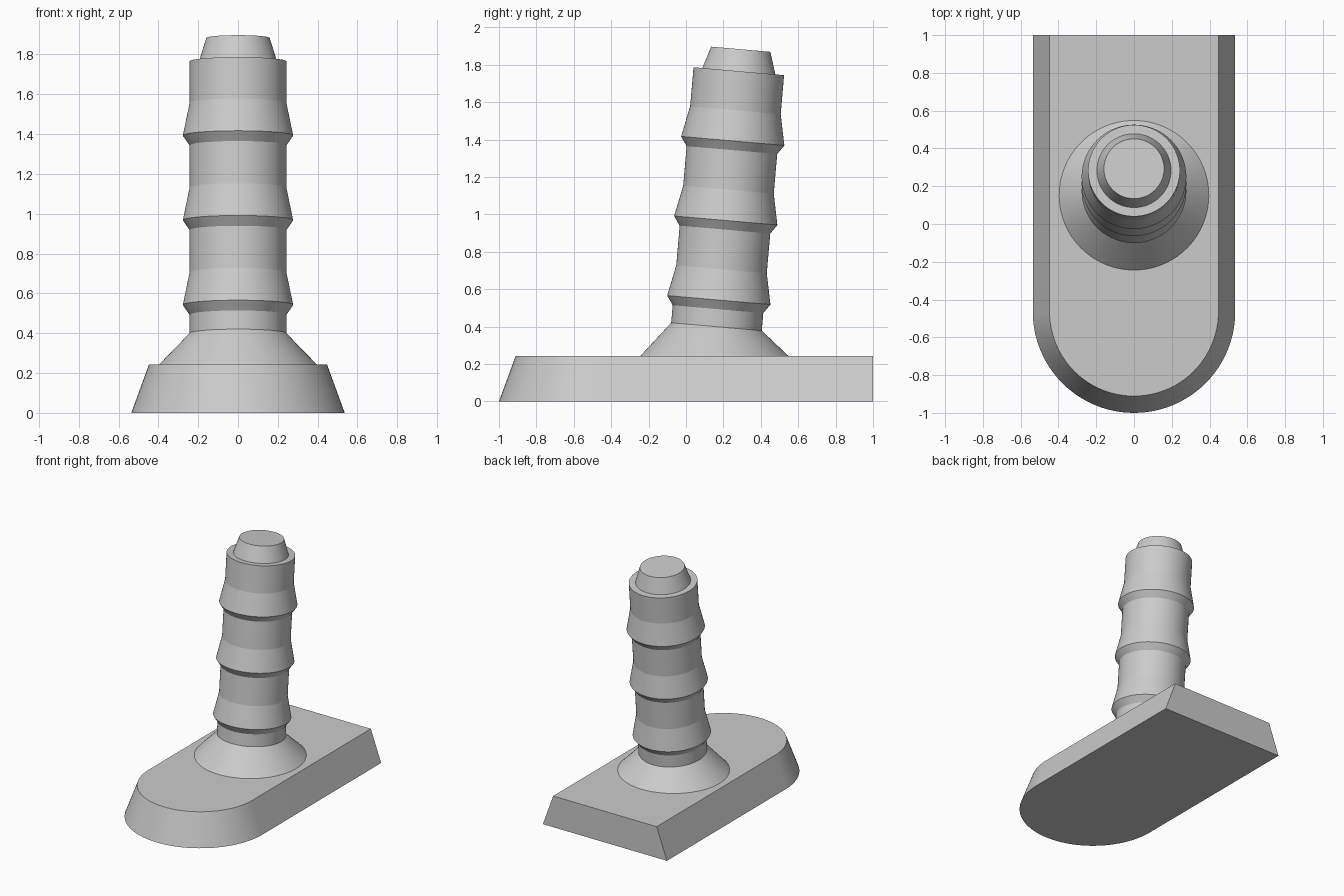
import bpy
import bmesh
from math import sin, cos, pi, radians
from mathutils import Matrix, Vector

if "Cube" in bpy.data.objects:
    bpy.data.objects.remove(bpy.data.objects["Cube"])

grey = bpy.data.materials.new("plain grey")
grey.use_nodes = True
colour = (0.6, 0.6, 0.6, 1)
grey.diffuse_color = colour
grey.node_tree.nodes["Principled BSDF"].inputs["Base Color"].default_value = colour

SEGMENTS = 96
BASE_HEIGHT = 0.243
# Leaning stem axis: tips backwards from a foot point
LEAN = Matrix.Translation((0, 0.128, 0)) @ Matrix.Rotation(radians(-5), 4, 'X')


def loft(name, rings):
    """Skin a list of equal-length point rings and cap both ends."""
    bm = bmesh.new()
    loops = [[bm.verts.new(p) for p in ring] for ring in rings]
    count = len(loops[0])
    for low, high in zip(loops, loops[1:]):
        for i in range(count):
            j = (i + 1) % count
            bm.faces.new((low[i], low[j], high[j], high[i]))
    bm.faces.new(loops[0][::-1])
    bm.faces.new(loops[-1])
    bmesh.ops.recalc_face_normals(bm, faces=bm.faces)
    mesh = bpy.data.meshes.new(name)
    bm.to_mesh(mesh)
    bm.free()
    mesh.materials.append(grey)
    obj = bpy.data.objects.new(name, mesh)
    bpy.context.collection.objects.link(obj)
    bpy.ops.object.select_all(action='DESELECT')
    bpy.context.view_layer.objects.active = obj
    obj.select_set(True)
    bpy.ops.object.shade_smooth_by_angle(angle=radians(8))
    return obj


def circle(radius, height, frame=LEAN):
    angles = [2 * pi * i / SEGMENTS for i in range(SEGMENTS)]
    return [frame @ Vector((radius * cos(a), radius * sin(a), height)) for a in angles]


def slab_outline(half_width, z):
    """Square back end, half-round front end."""
    half = SEGMENTS // 2
    arc = [(half_width * cos(a), -0.464 + half_width * sin(a), z)
           for a in (pi + pi * i / half for i in range(half + 1))]
    return arc + [(half_width, 1, z), (-half_width, 1, z)]


# Base slab with sloping sides
loft("base", [slab_outline(0.536, 0), slab_outline(0.447, BASE_HEIGHT)])

# Flared foot: level circle blended into the leaning stem
level = Matrix.Translation((0, 0.152, 0))
loft("flared_foot", [circle(0.396, BASE_HEIGHT, level), circle(0.243, 0.401)])

# Stem with three evenly spaced barbs
profile = [(0.243, 0.401)]
for k in range(3):
    edge = 0.544 + 0.427 * k
    profile += [(0.243, edge - 0.049), (0.277, edge), (0.243, edge + 0.165)]
profile.append((0.243, 1.772))
loft("barbed_stem", [circle(r, t) for r, t in profile])

# Tapered tip
loft("tip", [circle(0.196, 1.772), circle(0.159, 1.89)])
